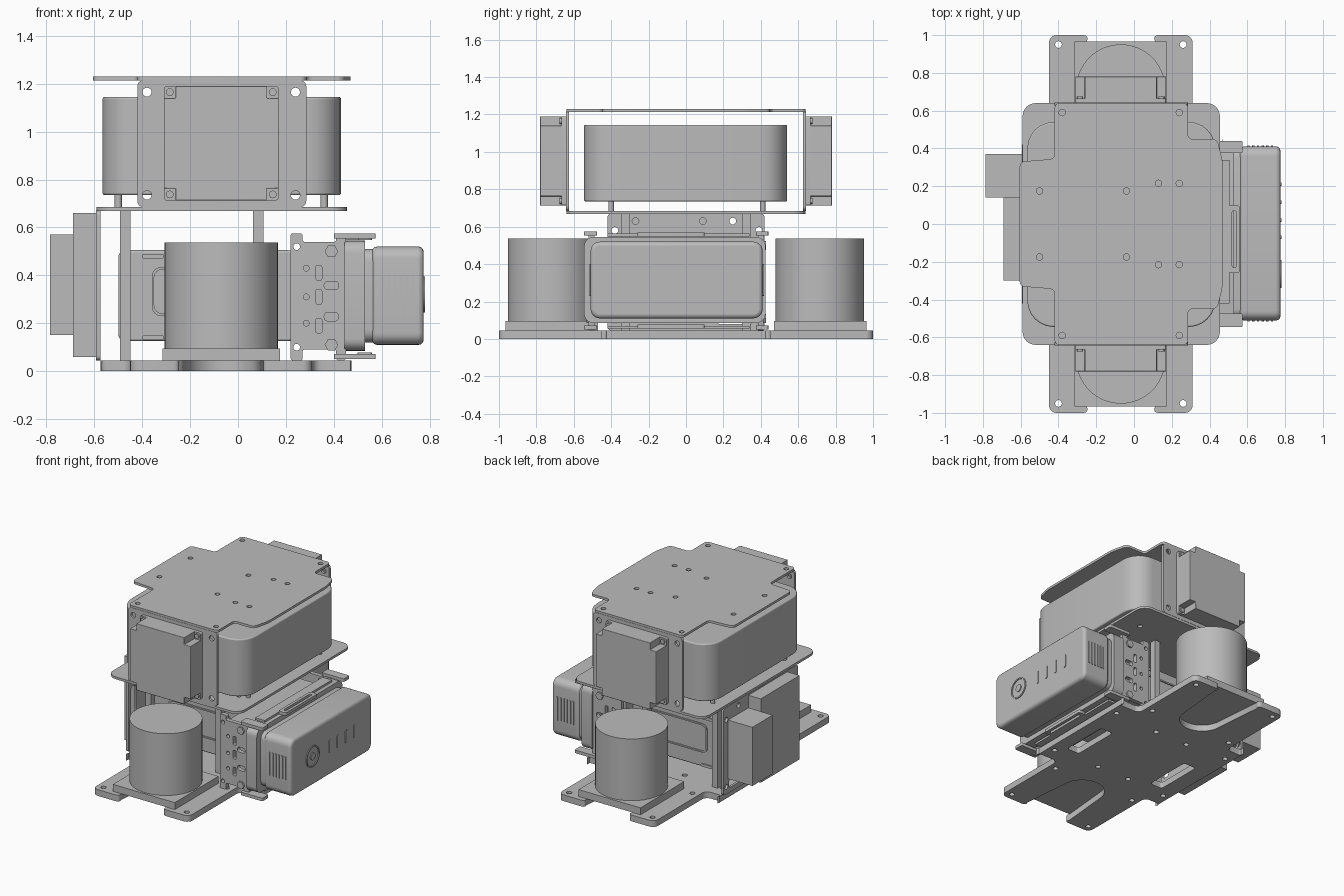
import bpy, bmesh, math
from mathutils import Matrix, Vector

cube = bpy.data.objects.get("Cube")
if cube:
    bpy.data.objects.remove(cube)

grey = bpy.data.materials.new("plain_grey")
grey.use_nodes = True
COLOUR = (0.5, 0.5, 0.5, 1)
grey.diffuse_color = COLOUR
grey.node_tree.nodes["Principled BSDF"].inputs["Base Color"].default_value = COLOUR

# Profile plane for each extrusion axis: columns are u, v and the normal
AXES = {
    "Z": Matrix.Identity(4),
    "Y": Matrix(((1, 0, 0, 0), (0, 0, -1, 0), (0, 1, 0, 0), (0, 0, 0, 1))),
    "X": Matrix(((0, 0, 1, 0), (1, 0, 0, 0), (0, 1, 0, 0), (0, 0, 0, 1))),
}


def fillet(points, r, steps=6):
    """Round every corner of an outline."""
    out = []
    for i, p in enumerate(points):
        p = Vector(p)
        a = Vector(points[i - 1]) - p
        b = Vector(points[(i + 1) % len(points)]) - p
        k = min(r, a.length * 0.49, b.length * 0.49)
        a, b = a.normalized() * k, b.normalized() * k
        for s in range(steps + 1):
            t = math.pi / 2 * s / steps
            out.append(p + a + b - b * math.cos(t) - a * math.sin(t))
    return out


def rect(u0, u1, v0, v1, r=0):
    pts = [(u0, v0), (u1, v0), (u1, v1), (u0, v1)]
    return fillet(pts, r) if r else pts


def circle(u, v, r, n=16):
    return [(u + r * math.cos(math.tau * i / n), v + r * math.sin(math.tau * i / n)) for i in range(n)]


def finish(ob, bevel=0):
    ob.data.materials.clear()
    ob.data.materials.append(grey)
    bpy.ops.object.select_all(action="DESELECT")
    ob.select_set(True)
    bpy.context.view_layer.objects.active = ob
    if bevel:
        mod = ob.modifiers.new("soft_edges", "BEVEL")
        mod.width, mod.segments, mod.limit_method = bevel, 3, "ANGLE"
        mod.angle_limit = math.radians(40)
    bpy.ops.object.shade_smooth_by_angle(angle=math.radians(35))
    return ob


def solid(name, outline, lo, hi, axis="Z", bevel=0):
    """Extrude an outline between two positions along an axis."""
    bm = bmesh.new()
    m = AXES[axis]
    lo, hi = (-hi, -lo) if axis == "Y" else (lo, hi)
    face = bm.faces.new([bm.verts.new(m @ Vector((p[0], p[1], lo))) for p in outline])
    geo = bmesh.ops.extrude_face_region(bm, geom=[face])["geom"]
    move = m.to_3x3() @ Vector((0, 0, hi - lo))
    bmesh.ops.translate(bm, vec=move, verts=[g for g in geo if isinstance(g, bmesh.types.BMVert)])
    bmesh.ops.recalc_face_normals(bm, faces=bm.faces)
    me = bpy.data.meshes.new(name)
    bm.to_mesh(me)
    bm.free()
    ob = bpy.data.objects.new(name, me)
    bpy.context.collection.objects.link(ob)
    return finish(ob, bevel)


def plate(name, outline, holes, lo, hi, axis="Z"):
    """Sheet with holes, from a filled flat curve."""
    cu = bpy.data.curves.new(name, "CURVE")
    cu.dimensions, cu.fill_mode, cu.extrude = "2D", "BOTH", (hi - lo) / 2
    for loop in [outline] + holes:
        sp = cu.splines.new("POLY")
        sp.points.add(len(loop) - 1)
        for pt, p in zip(sp.points, loop):
            pt.co = (p[0], p[1], 0, 1)
        sp.use_cyclic_u = True
    ob = bpy.data.objects.new(name, cu)
    bpy.context.collection.objects.link(ob)
    mid = (lo + hi) / 2
    ob.matrix_world = AXES[axis] @ Matrix.Translation((0, 0, -mid if axis == "Y" else mid))
    bpy.ops.object.select_all(action="DESELECT")
    ob.select_set(True)
    bpy.context.view_layer.objects.active = ob
    bpy.ops.object.convert(target="MESH")
    return finish(bpy.context.object)


def box(name, x0, x1, y0, y1, z0, z1, bevel=0):
    return solid(name, rect(x0, x1, y0, y1), z0, z1, "Z", bevel)


def both(points):
    return [(u, v * s) for u, v in points for s in (1, -1)]


CX = -0.07  # shared centre of motors and drivers

# Base plate with a U slot at each end and two windows
half = [(0.31, 0.42), (0.31, 1), (0.09, 1)]
left = [(-0.23, 1), (-0.45, 1), (-0.45, 0.42), (-0.59, 0.42)]
slot = [(CX + 0.15 * math.cos(t), 0.62 - 0.15 * math.sin(t)) for t in [math.pi * i / 16 for i in range(17)]]
end = [(0.49, 0.42)] + half
top_side = fillet(end, 0.04)[:] + slot + fillet(left, 0.04)
top_side = [p for p in top_side]
bottom_side = [(p[0], -p[1]) for p in reversed(top_side)]
holes = [circle(u, v, 0.018) for u, v in both([(-0.4, 0.95), (0.26, 0.95), (-0.4, 0.5), (0.26, 0.5),
                                               (-0.2, 0.3), (0.06, 0.3), (0.42, 0.32), (-0.52, 0.32)])]
windows = [rect(x - 0.05, x + 0.05, -0.25, 0.1, 0.02) for x in (0.32, -0.4)]
plate("base_plate", top_side + bottom_side, holes + windows, 0, 0.045)

# Middle deck
plate("middle_deck", rect(-0.59, 0.455, -0.64, 0.64, 0.07),
      [circle(u, v, 0.017) for u, v in both([(-0.3, 0.2), (0.2, 0.2), (-0.1, 0.42), (0.3, 0.42)])], 0.668, 0.685)

# Cross shaped top deck
quarter = [(0.47, 0.33), (0.44, 0.45), (0.285, 0.45), (0.285, 0.64), (-0.42, 0.64), (-0.42, 0.345), (-0.605, 0.33)]
outline = fillet(quarter + [(u, -v) for u, v in reversed(quarter)], 0.025)
deck_holes = both([(-0.38, 0.59), (0.24, 0.59), (-0.5, 0.175), (-0.04, 0.175), (0.13, 0.215), (0.24, 0.215)])
plate("top_deck", outline, [circle(u, v, 0.017) for u, v in deck_holes], 1.213, 1.23)

# Upper battery on standoffs
solid("battery_case", rect(-0.565, 0.43, -0.545, 0.54, 0.14), 0.735, 1.145, "Z", 0.008)
for x in (-0.5, 0.36):
    for y in (-0.4, 0.41):
        solid("battery_standoff", circle(x, y, 0.015), 0.685, 0.737)

# Each end: motor, side panel and driver block
for s, side in ((-1, "front"), (1, "back")):
    def span(a, b):
        return sorted((s * a, s * b))

    box(side + "_motor_foot", CX - 0.245, CX + 0.245, *span(0.47, 0.965), 0.045, 0.095)
    solid(side + "_motor", circle(CX, s * 0.715, 0.236, 64), 0.095, 0.537)
    plate(side + "_panel", rect(-0.42, 0.285, 0.685, 1.215, 0.025),
          [circle(x, z, 0.019) for x in (-0.38, 0.24) for z in (0.735, 1.165)], *span(0.625, 0.642), "Y")
    x0, x1, z0, z1, n = -0.31, 0.17, 0.713, 1.19, 0.05
    solid(side + "_driver_flange", rect(x0, x1, z0, z1, 0.012), *span(0.642, 0.665), "Y")
    notched = [(x0 + n, z0), (x1 - n, z0), (x1 - n, z0 + n), (x1, z0 + n), (x1, z1 - n), (x1 - n, z1 - n),
               (x1 - n, z1), (x0 + n, z1), (x0 + n, z1 - n), (x0, z1 - n), (x0, z0 + n), (x0 + n, z0 + n)]
    solid(side + "_driver_body", notched, *span(0.66, 0.78), "Y", 0.003)
    for x in (x0 + 0.025, x1 - 0.025):
        for z in (z0 + 0.025, z1 - 0.025):
            solid(side + "_driver_screw", circle(x, z, 0.016), *span(0.665, 0.675), "Y")

    # Posts between base and middle deck
    for x in (-0.47, 0.085):
        box(side + "_post", x - 0.022, x + 0.022, *span(0.3, 0.344), 0.045, 0.67)

    # Inner case trim
    plate(side + "_case_trim", rect(-0.36, 0.14, 0.23, 0.435, 0.04),
          [rect(-0.35, 0.13, 0.24, 0.425, 0.035)], *span(0.27, 0.278), "Y")
    for x in (-0.4, 0.06):
        for z in (0.13, 0.47):
            solid(side + "_case_rib", rect(x, x + 0.09, z, z + 0.02, 0.009), *span(0.27, 0.278), "Y")

# Inner case
solid("inner_case", rect(-0.5, 0.24, 0.125, 0.505, 0.03), -0.27, 0.27, "Y", 0.01)

# Side wall with the two electronics boxes
plate("left_wall", rect(-0.42, 0.42, 0.045, 0.67, 0.02),
      [circle(y, 0.63, 0.018) for y in (-0.27, 0.09, 0.25)] +
      [circle(y, z, 0.018) for y in (-0.38, 0.39) for z in (0.1, 0.58)] +
      [rect(0.16, 0.36, 0.08, 0.14, 0.02), rect(-0.39, -0.33, 0.18, 0.5, 0.02)], -0.592, -0.575, "X")
box("large_electronics_box", -0.69, -0.59, -0.3, 0.14, 0.06, 0.66)
box("small_electronics_box", -0.785, -0.59, 0.141, 0.37, 0.15, 0.57)

# Power unit
solid("power_unit", rect(-0.51, 0.41, 0.11, 0.52, 0.05), 0.56, 0.775, "X", 0.02)
solid("power_unit_collar", rect(-0.5, 0.4, 0.12, 0.51, 0.05), 0.42, 0.57, "X")
plate("power_unit_rim", rect(-0.545, 0.425, 0.085, 0.545, 0.05),
      [rect(-0.5, 0.4, 0.12, 0.51, 0.05)], 0.445, 0.53, "X")
plate("dial_ring", circle(-0.265, 0.32, 0.075, 40), [circle(-0.265, 0.32, 0.066, 40)], 0.774, 0.781, "X")
solid("dial_button", circle(-0.265, 0.32, 0.026, 24), 0.774, 0.781, "X")
for y in (-0.07, 0.02, 0.115, 0.21):
    solid("indicator_bar", rect(y - 0.01, y + 0.01, 0.27, 0.365, 0.009), 0.774, 0.78, "X")
for y0, y1 in ((-0.516, -0.508), (0.408, 0.416)):
    for i in range(6):
        x = 0.6 + i * 0.025
        solid("vent_rib", rect(x, x + 0.012, 0.23, 0.4, 0.005), y0, y1, "Y")

# Mount carrying the power unit
box("mount_core", 0.23, 0.43, -0.45, 0.35, 0.12, 0.5)
mount = [(0.22, 0.045), (0.27, 0.045), (0.27, 0.09), (0.41, 0.09), (0.41, 0.045), (0.45, 0.045),
         (0.45, 0.575), (0.41, 0.575), (0.41, 0.54), (0.27, 0.54), (0.27, 0.575), (0.22, 0.575)]
cuts = [rect(0.36, 0.42, z, z + 0.035, 0.015) for z in (0.21, 0.34)]
cuts += [rect(0.325, 0.35, z, z + 0.06, 0.006) for z in (0.16, 0.28, 0.38)]
cuts += [circle(0.245, z, 0.014) for z in (0.1, 0.52)] + [circle(0.285, z, 0.012) for z in (0.2, 0.31, 0.43)]
for y0, y1 in ((-0.52, -0.49), (0.385, 0.415)):
    plate("mount_cheek", fillet(mount, 0.008, 3), cuts, y0, y1, "Y")
    for z in (0.11, 0.5):
        solid("mount_bolt", circle(0.39, z, 0.028, 6), y0 - 0.012, y1 + 0.012, "Y")
for y0, y1 in ((-0.545, -0.475), (0.375, 0.44)):
    for z in (0.05, 0.553):
        solid("mount_arm", rect(0.4, 0.575, y0, y1, 0.008), z, z + 0.022)
for z in (0.055, 0.548):
    plate("mount_handle", rect(0.5, 0.56, -0.26, 0.1, 0.015),
          [rect(0.52, 0.54, -0.23, 0.07, 0.008)], z, z + 0.022)
    box("mount_rail", 0.43, 0.505, -0.42, 0.34, z, z + 0.015)
